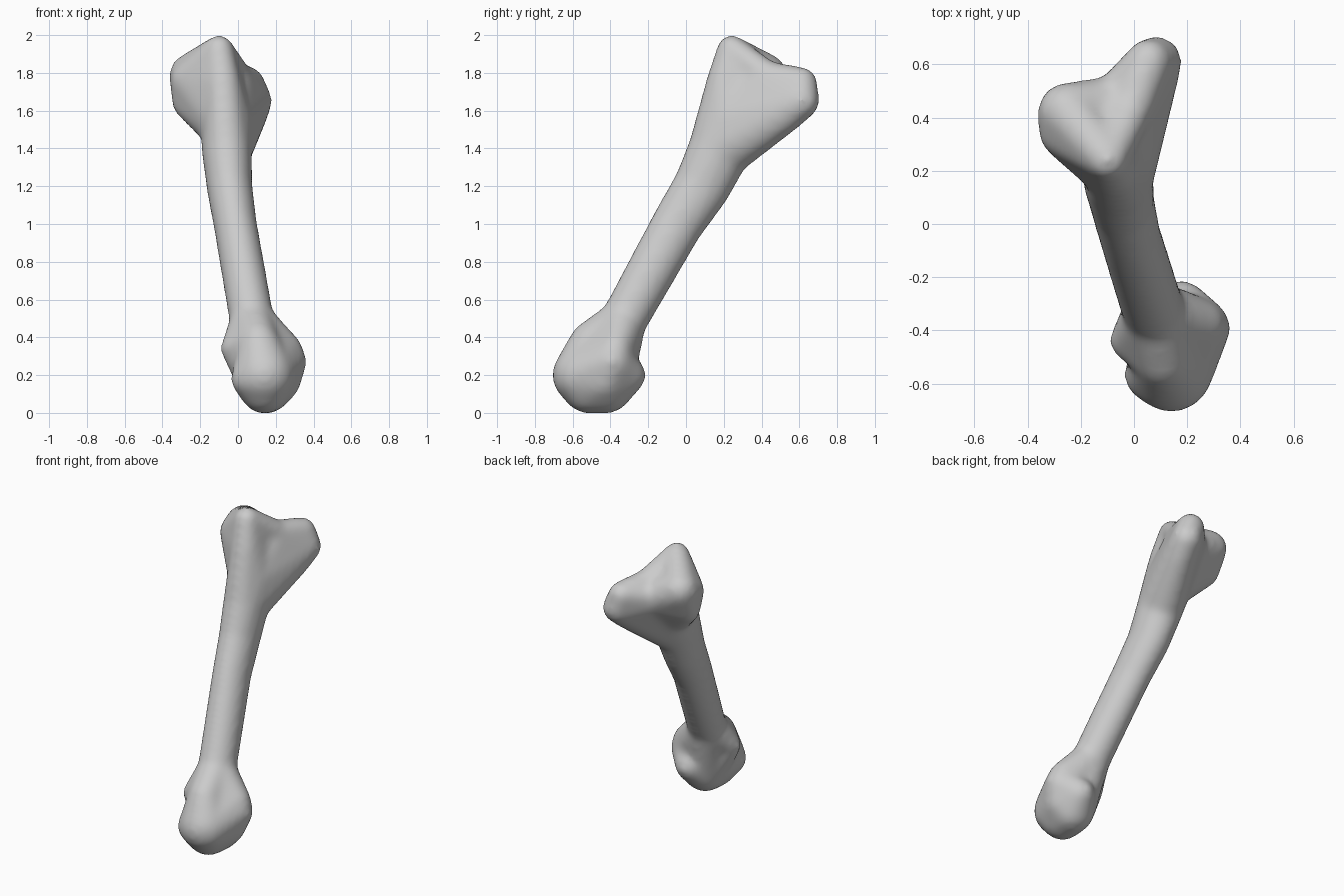
import bpy, bmesh
from mathutils import Vector, Matrix

cube = bpy.data.objects.get("Cube")
if cube:
    bpy.data.objects.remove(cube, do_unlink=True)

mat = bpy.data.materials.new("bone grey")
mat.use_nodes = True
color = (0.6, 0.6, 0.6, 1)
mat.diffuse_color = color
mat.node_tree.nodes["Principled BSDF"].inputs["Base Color"].default_value = color

GROW = 0.009  # makes up for the shrinkage of the smoothing

# Rounded nodes: x, y, z, radius, stretch in y and z
NODES = {
    # shaft
    "low": (0.075, -0.335, 0.48, 0.11, 1.05),
    "mid": (-0.015, -0.045, 1.0, 0.106, 1.2),
    "upper": (-0.045, 0.085, 1.2, 0.113, 1.25),
    "neck": (-0.06, 0.18, 1.4, 0.125, 1.25),
    "collar": (-0.06, 0.24, 1.53, 0.13, 1.15),
    # upper head
    "ridge": (-0.08, 0.2, 1.75, 0.085, 1),
    "peak": (-0.1, 0.24, 1.925, 0.068, 1),
    "centre": (-0.06, 0.44, 1.7, 0.11, 1),
    "saddle": (-0.01, 0.43, 1.78, 0.075, 1),
    "side_knob": (-0.25, 0.42, 1.79, 0.105, 1),
    "side_front": (-0.26, 0.345, 1.76, 0.09, 1),
    "side_under": (-0.265, 0.37, 1.64, 0.075, 1),
    "back_knob": (0.085, 0.61, 1.65, 0.088, 1),
    "back_top": (0.055, 0.61, 1.745, 0.078, 1),
    "back_under": (0.06, 0.52, 1.57, 0.085, 1),
    # lower head
    "toe": (0.14, -0.55, 0.2, 0.15, 1),
    "toe_side": (0.055, -0.57, 0.18, 0.085, 1),
    "sole_front": (0.14, -0.52, 0.13, 0.125, 1),
    "sole_back": (0.15, -0.42, 0.135, 0.13, 1),
    "heel": (0.18, -0.31, 0.2, 0.09, 1),
    "instep": (0.11, -0.51, 0.38, 0.095, 1),
    "lobe": (0.255, -0.39, 0.27, 0.1, 1),
    "lobe_top": (0.25, -0.375, 0.335, 0.082, 1),
    "lobe_low": (0.225, -0.43, 0.17, 0.1, 1),
    "bump": (-0.025, -0.44, 0.34, 0.06, 1),
}

# Each group is wrapped in one convex hull
GROUPS = [
    "low mid", "mid upper", "upper neck", "neck collar",
    "neck collar ridge centre",
    "collar ridge peak side_knob side_front side_under",
    "ridge side_knob side_under centre collar",
    "neck collar centre saddle back_knob back_top back_under",
    "ridge peak centre", "peak saddle centre",
    "toe toe_side sole_front sole_back",
    "sole_back heel lobe lobe_low",
    "toe instep low sole_back",
    "toe_side instep sole_back",
    "lobe lobe_top low toe",
    "lobe lobe_low toe sole_back sole_front",
    "bump low instep", "bump sole_back",
]


def add_hull(bm, names):
    part = bmesh.new()
    for name in names.split():
        x, y, z, r, s = NODES[name]
        r += GROW
        m = Matrix.Translation(Vector((x, y, z))) @ Matrix.Diagonal((r, r * s, r * s, 1))
        bmesh.ops.create_icosphere(part, subdivisions=3, radius=1, matrix=m)
    bmesh.ops.delete(part, geom=part.faces[:], context="FACES_ONLY")
    res = bmesh.ops.convex_hull(part, input=part.verts[:])
    loose = {g for g in res["geom_interior"] + res["geom_unused"]
             if isinstance(g, bmesh.types.BMVert)}
    bmesh.ops.delete(part, geom=list(loose), context="VERTS")
    bmesh.ops.recalc_face_normals(part, faces=part.faces[:])
    tmp = bpy.data.meshes.new("hull")
    part.to_mesh(tmp)
    part.free()
    bm.from_mesh(tmp)
    bpy.data.meshes.remove(tmp)


bm = bmesh.new()
for group in GROUPS:
    add_hull(bm, group)
mesh = bpy.data.meshes.new("leg_bone")
bm.to_mesh(mesh)
bm.free()
mesh.materials.append(mat)
bone = bpy.data.objects.new("leg_bone", mesh)
bpy.context.collection.objects.link(bone)

# Fuse the hulls into one skin and soften the joins
remesh = bone.modifiers.new("fuse", "REMESH")
remesh.mode = "VOXEL"
remesh.voxel_size = 0.018
remesh.use_smooth_shade = True
smooth = bone.modifiers.new("soften", "SMOOTH")
smooth.factor = 0.5
smooth.iterations = 18
